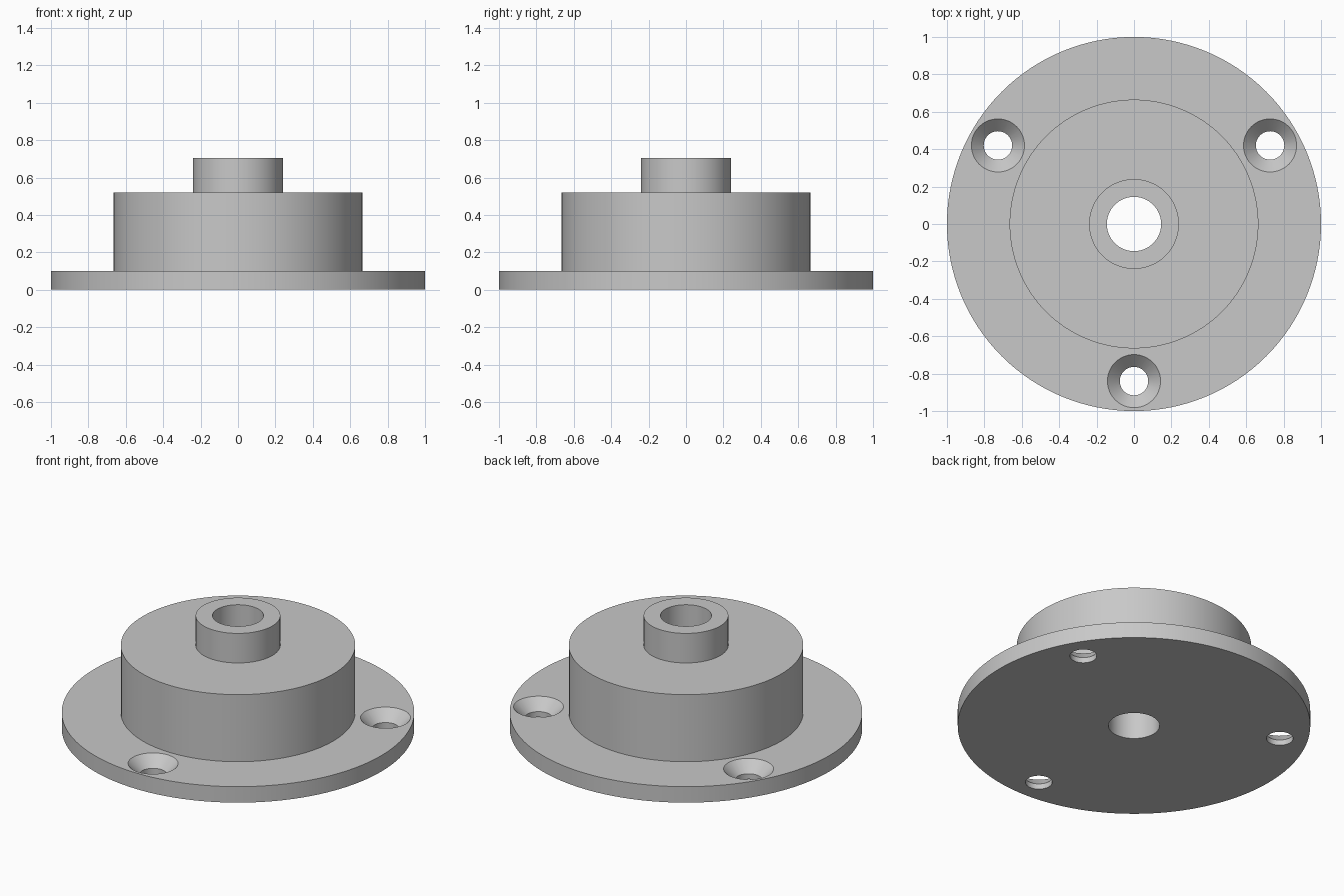
import bpy
import bmesh
from math import cos, sin, pi, radians
from mathutils import Vector

old = bpy.data.objects.get("Cube")
if old:
    bpy.data.objects.remove(old, do_unlink=True)

# Single plain grey finish
grey = bpy.data.materials.new("plain_grey")
grey.use_nodes = True
colour = (0.58, 0.58, 0.58, 1)
grey.diffuse_color = colour
grey.node_tree.nodes["Principled BSDF"].inputs["Base Color"].default_value = colour


def lathe(name, profile, steps, centre=(0, 0)):
    """Revolve a closed (radius, height) outline around a vertical axis."""
    bm = bmesh.new()
    rings = []
    for r, z in profile:
        if r == 0:
            rings.append([bm.verts.new((*centre, z))] * steps)
        else:
            rings.append([bm.verts.new((centre[0] + r * cos(2 * pi * i / steps),
                                        centre[1] + r * sin(2 * pi * i / steps), z))
                          for i in range(steps)])
    for k, a in enumerate(rings):
        b = rings[(k + 1) % len(rings)]
        if a[0] is a[1] and b[0] is b[1]:
            continue  # outline segment lying on the axis
        for i in range(steps):
            j = (i + 1) % steps
            corners = list(dict.fromkeys((a[i], a[j], b[j], b[i])))
            bm.faces.new(corners)
    bmesh.ops.recalc_face_normals(bm, faces=bm.faces)
    mesh = bpy.data.meshes.new(name)
    bm.to_mesh(mesh)
    bm.free()
    mesh.materials.append(grey)
    obj = bpy.data.objects.new(name, mesh)
    bpy.context.collection.objects.link(obj)
    return obj


# Stepped body: flange, drum and collar around a central bore
FLANGE_TOP, DRUM_TOP, COLLAR_TOP = 0.10, 0.52, 0.705
FLANGE_R, DRUM_R, COLLAR_R, BORE_R = 1.0, 0.665, 0.24, 0.145
body = lathe("flanged_hub", [
    (BORE_R, 0), (FLANGE_R, 0), (FLANGE_R, FLANGE_TOP), (DRUM_R, FLANGE_TOP),
    (DRUM_R, DRUM_TOP), (COLLAR_R, DRUM_TOP), (COLLAR_R, COLLAR_TOP),
    (BORE_R, COLLAR_TOP)], 128)

# Three countersunk screw holes, evenly spaced around the flange
HOLE_R, SINK_R, HOLE_RING = 0.076, 0.142, 0.84
sink_bottom = FLANGE_TOP - (SINK_R - HOLE_R)
bpy.context.view_layer.objects.active = body
for angle in (-90, 30, 150):
    centre = Vector((cos(radians(angle)), sin(radians(angle)))) * HOLE_RING
    cutter = lathe("screw_hole_cutter", [
        (0, -0.05), (HOLE_R, -0.05), (HOLE_R, sink_bottom),
        (SINK_R, FLANGE_TOP), (SINK_R, FLANGE_TOP + 0.05),
        (0, FLANGE_TOP + 0.05)], 48, centre)
    cutter.hide_render = True
    cut = body.modifiers.new("screw_hole", 'BOOLEAN')
    cut.operation = 'DIFFERENCE'
    cut.solver = 'EXACT'
    cut.object = cutter
    bpy.ops.object.modifier_apply(modifier=cut.name)
    bpy.data.objects.remove(cutter, do_unlink=True)

# Smooth round walls with crisp rims
bpy.ops.object.select_all(action='DESELECT')
body.select_set(True)
bpy.ops.object.shade_smooth_by_angle(angle=radians(30))
